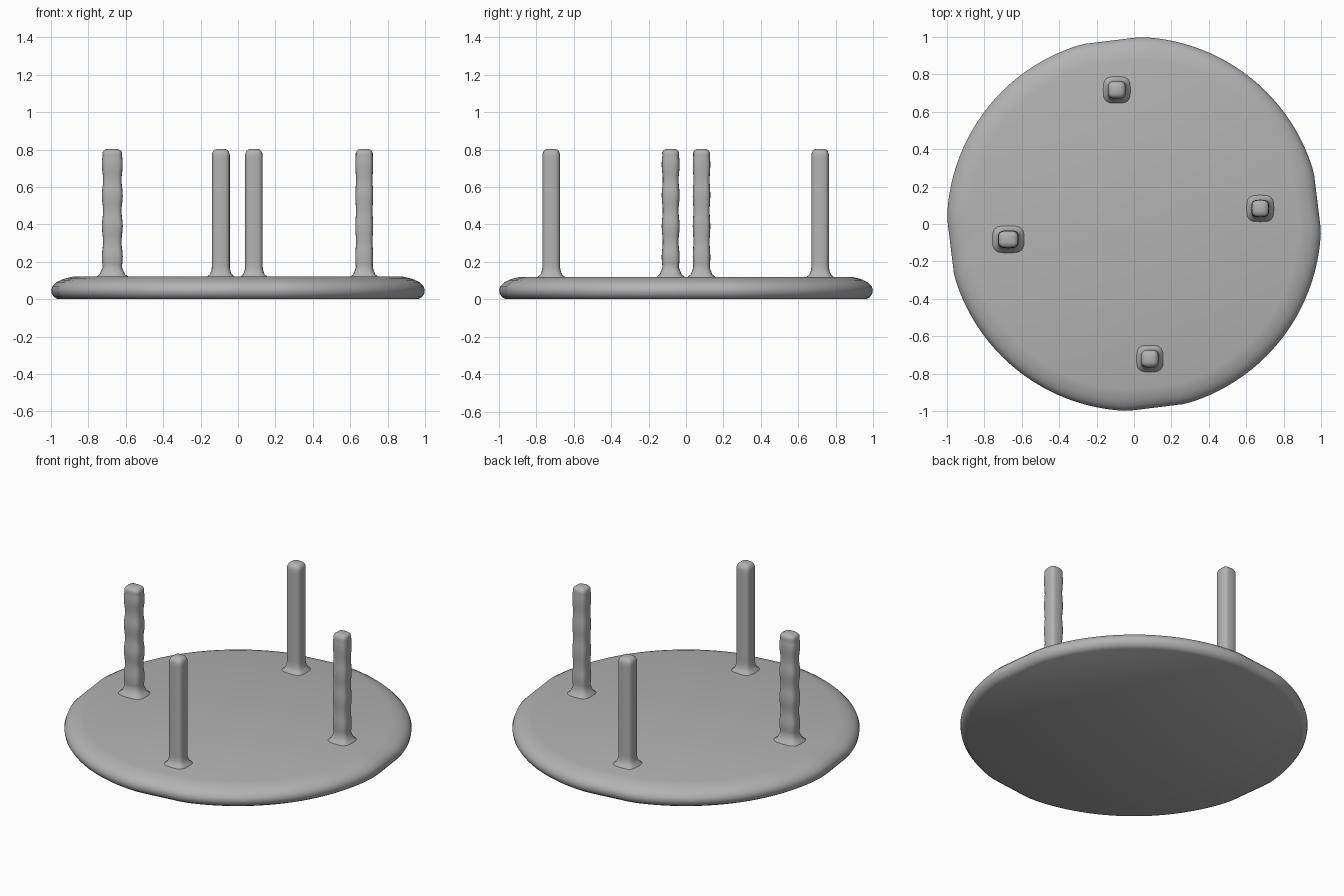
import bpy, bmesh
from math import sin, cos, pi, radians, copysign

if "Cube" in bpy.data.objects:
    bpy.data.objects.remove(bpy.data.objects["Cube"])

grey = bpy.data.materials.new("grey")
grey.diffuse_color = (0.45, 0.45, 0.45, 1)
grey.use_nodes = True
grey.node_tree.nodes["Principled BSDF"].inputs["Base Color"].default_value = grey.diffuse_color


def loft(name, rings):
    """Skin a stack of point rings and cap both ends."""
    bm = bmesh.new()
    loops = [[bm.verts.new(p) for p in ring] for ring in rings]
    n = len(loops[0])
    for a, b in zip(loops, loops[1:]):
        for i in range(n):
            j = (i + 1) % n
            bm.faces.new((a[i], a[j], b[j], b[i]))
    bm.faces.new(loops[0][::-1])
    bm.faces.new(loops[-1])
    mesh = bpy.data.meshes.new(name)
    bm.to_mesh(mesh)
    bm.free()
    mesh.materials.append(grey)
    obj = bpy.data.objects.new(name, mesh)
    bpy.context.collection.objects.link(obj)
    bpy.ops.object.select_all(action='DESELECT')
    obj.select_set(True)
    bpy.context.view_layer.objects.active = obj
    bpy.ops.object.shade_smooth_by_angle(angle=radians(40))
    return obj


# Round base with a softly domed rim and four slight flats in line with the pegs
def outline(a):
    off = (a - radians(7) + pi / 4) % (pi / 2) - pi / 4
    return min(1.0, 0.988 / cos(off))


RIM = [(0.965, 0.0), (0.985, 0.012), (0.997, 0.03), (1.0, 0.05), (0.993, 0.07),
       (0.975, 0.088), (0.95, 0.102), (0.92, 0.112), (0.885, 0.12)]
N = 120
angles = [2 * pi * i / N for i in range(N)]
loft("base", [[(r * outline(a) * cos(a), r * outline(a) * sin(a), z) for a in angles]
              for r, z in RIM])


# Rounded square pegs with a flared foot and a domed top
def peg(name, x, y, half_x, half_y, wobble):
    foot = [(1.6, 0.11), (1.5, 0.122), (1.22, 0.133), (1.08, 0.15)]
    shaft = [(1.0, 0.17 + 0.6 * i / 30) for i in range(31)]
    top = [(0.95, 0.782), (0.84, 0.793), (0.66, 0.8), (0.4, 0.804)]
    rings = []
    for s, z in foot + shaft + top:
        if 0.17 <= z <= 0.77:
            s += wobble * (cos(2 * pi * (z - 0.72) / 0.165) - 1)
        ring = []
        for i in range(24):
            c, d = cos(2 * pi * i / 24), sin(2 * pi * i / 24)
            ring.append((x + s * half_x * copysign(abs(c) ** 0.6, c),
                         y + s * half_y * copysign(abs(d) ** 0.6, d), z))
        rings.append(ring)
    loft(name, rings)


peg("left_peg", -0.672, -0.082, 0.056, 0.048, 0.06)
peg("right_peg", 0.675, 0.083, 0.048, 0.047, 0.04)
peg("back_peg", -0.092, 0.717, 0.048, 0.047, 0.0)
peg("front_peg", 0.085, -0.72, 0.047, 0.047, 0.0)
